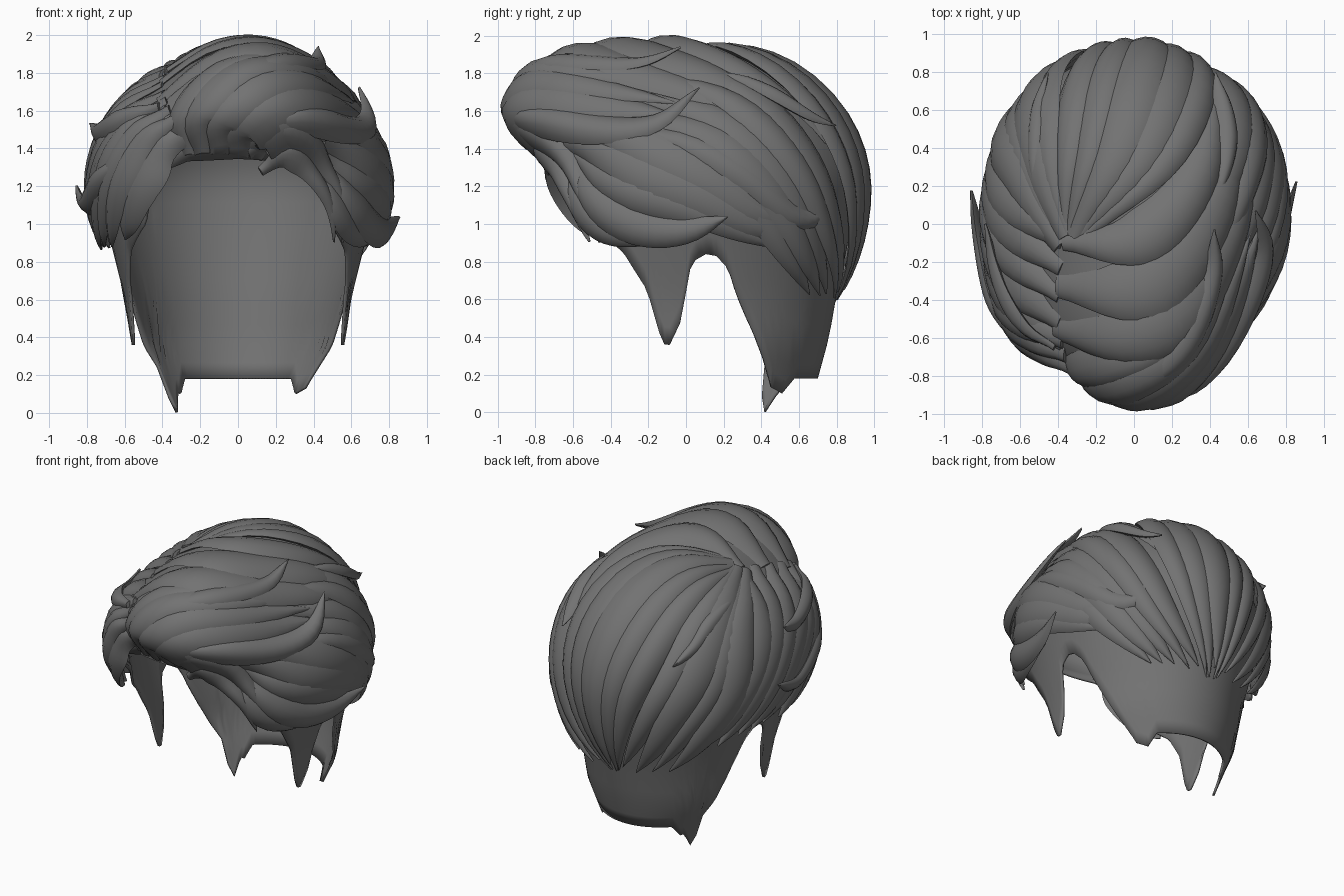
import bpy, bmesh, math, random
from mathutils import Vector

if "Cube" in bpy.data.objects:
    bpy.data.objects.remove(bpy.data.objects["Cube"])

random.seed(4)
CENTRE = Vector((0, 0.05, 1.15))
QUIFF = Vector((0.08, -0.86, 0.53)).normalized()
TEMPLE = Vector((-0.68, -0.68, 0.27)).normalized()

hair = bpy.data.materials.new("charcoal_hair")
hair.diffuse_color = (0.17, 0.17, 0.17, 1)
hair.use_nodes = True
hair.node_tree.nodes["Principled BSDF"].inputs["Base Color"].default_value = hair.diffuse_color


def smooth(a, b, x):
    x = min(1, max(0, (x - a) / (b - a)))
    return x * x * (3 - 2 * x)


def interp(table, x):
    for (x0, y0), (x1, y1) in zip(table, table[1:]):
        if x <= x1:
            return y0 + (y1 - y0) * (x - x0) / (x1 - x0)
    return table[-1][1]


def radius(d):
    """Head of hair: an ellipsoid with bulges for the quiff and the left temple."""
    ry = 0.92 if d.y > 0 else 0.85
    rz = 0.82 if d.z > 0 else 0.82 + 0.22 * smooth(0, .6, d.y)
    r = 1 / math.sqrt((d.x / 0.795) ** 2 + (d.y / ry) ** 2 + (d.z / rz) ** 2)
    return r * (1 + 0.33 * max(0, d.dot(QUIFF)) ** 7 * smooth(0.12, 0.42, d.z)
                + 0.1 * max(0, d.dot(TEMPLE)) ** 12)


def on_head(p, height):
    d = (p - CENTRE).normalized()
    return CENTRE + d * (radius(d) + height)


def finish(name, bm, angle=40):
    bmesh.ops.recalc_face_normals(bm, faces=bm.faces)
    me = bpy.data.meshes.new(name)
    bm.to_mesh(me)
    bm.free()
    me.materials.append(hair)
    ob = bpy.data.objects.new(name, me)
    bpy.context.collection.objects.link(ob)
    bpy.ops.object.select_all(action='DESELECT')
    ob.select_set(True)
    bpy.context.view_layer.objects.active = ob
    bpy.ops.object.shade_smooth_by_angle(angle=math.radians(angle))
    return ob


# Scalp shell: nape, ear arches, sideburns and hairline come from the edge table
EDGE = [(0, .18), (28, .18), (36, .18), (42, .1), (50, .13), (54, .2), (68, .5), (73, .62), (77, .76),
        (82, .83), (86, .84), (91, .8), (93, .72), (95, .5), (101, .33), (104, .42),
        (109, .65), (119, .85), (135, 1.0), (145, 1.25), (160, 1.32), (180, 1.33)]
SIDE = [(0, .43), (.18, .49), (.35, .57), (.6, .6), (.85, .66), (1.15, .74)]
BACK = [(0, .58), (.18, .65), (.4, .71), (.6, .745), (.85, .8), (1.15, .856)]


def scalp_point(a, z):
    s, c = math.sin(a), math.cos(a)
    if z < 1.15:
        ry = interp(BACK, z) if c > 0 else 0.79
        return Vector((interp(SIDE, z) * s, 0.05 + ry * c, z))
    k = math.sqrt(max(0, 1 - ((z - 1.15) / 0.77) ** 2))
    p = Vector((0.744 * s * k, 0.05 + (0.856 if c > 0 else 0.79) * c * k, z))
    return on_head(p, -0.055)


bm = bmesh.new()
ROWS, COLS = 22, 180
grid = []
for i in range(COLS):
    deg = i * 360 / COLS
    low = interp(EDGE, min(deg, 360 - deg))
    if 306 <= deg <= 314:  # long nape wisp on the left
        low = 0.02 * abs(deg - 310)
    t0 = math.asin(max(-1, (low - 1.15) / 1.15 if low < 1.15 else (low - 1.15) / 0.77))
    col = []
    for j in range(ROWS):
        t = t0 + (math.pi / 2 - 0.03 - t0) * j / (ROWS - 1)
        z = 1.15 + math.sin(t) * (1.15 if t < 0 else 0.77)
        col.append(bm.verts.new(scalp_point(math.radians(deg), max(0, z))))
    grid.append(col)
for i in range(COLS):
    a, b = grid[i], grid[(i + 1) % COLS]
    for j in range(ROWS - 1):
        bm.faces.new((a[j], b[j], b[j + 1], a[j + 1]))
bm.faces.new([c[-1] for c in grid])
scalp = finish("scalp_shell", bm)
mod = scalp.modifiers.new("thickness", 'SOLIDIFY')
mod.thickness = 0.015


def spline(pts, t):
    """Catmull-Rom point at t in 0..1."""
    q = [2 * pts[0] - pts[1]] + pts + [2 * pts[-1] - pts[-2]]
    f = t * (len(pts) - 1)
    i = min(int(f), len(pts) - 2)
    f -= i
    a, b, c, d = q[i:i + 4]
    return 0.5 * (2 * b + (c - a) * f + (2 * a - 5 * b + 4 * c - d) * f * f
                  + (3 * b - a - 3 * c + d) * f ** 3)


def add_lock(bm, pts, width, thick, lift, tilt, flick, steps=20):
    """Tapered lens-shaped strand that follows the head."""
    section = [(-1, 0), (-.8, .4), (-.4, .85), (0, 1), (.4, .85), (.8, .4), (1, 0),
               (.6, -.35), (-.6, -.35)]
    rings = []
    for k in range(steps + 1):
        t = k / steps
        c = spline(pts, t)
        tan = spline(pts, min(1, t + .02)) - spline(pts, max(0, t - .02))
        side = tan.cross(c - CENTRE).normalized()
        w = width * (0.3 + 0.7 * smooth(0, .4, t)) * (1 - t ** 3) + 0.003
        h = thick * (0.15 + 0.85 * min(1, w / width))
        rings.append([bm.verts.new(on_head(c + side * w * u,
                      lift - .03 * (1 - smooth(0, .2, t)) + flick * t ** 4 + tilt * u * w / width + h * v))
                      for u, v in section])
    n = len(section)
    for r, s in zip(rings, rings[1:]):
        for i in range(n):
            bm.faces.new((r[i], r[(i + 1) % n], s[(i + 1) % n], s[i]))
    bm.faces.new(rings[0])
    bm.faces.new(rings[-1])


def fan(name, first, last, n, width, thick=.055, lift=-.03, tilt=.028, flick=0.0, vary=1.0):
    """A row of strands blended between two guide paths, varied a little."""
    bm = bmesh.new()
    for i in range(n):
        f = i / max(1, n - 1)
        pts = [Vector(a).lerp(Vector(b), f) for a, b in zip(first, last)]
        pts[-1] = pts[-1].lerp(pts[-2], random.uniform(-.05, .15) * vary)
        add_lock(bm, pts, width * (1 + vary * random.uniform(-.2, .25)), thick,
                 lift + vary * random.uniform(-.008, .014), tilt, flick)
    finish(name, bm)


def single(name, path, width, **kw):
    fan(name, path, path, 1, width, vary=0, **kw)


# Back of the head, fanning from the crown to the nape
fan("back_locks", [(-.4, -.06, 1.88), (-.38, .4, 1.83), (-.3, .8, 1.5), (-.17, .93, 1.1), (-.03, .82, .6)],
    [(-.3, -.08, 1.9), (.12, .3, 1.92), (.32, .7, 1.55), (.28, .87, 1.1), (.05, .82, .58)], 5, .14)
fan("left_back_locks", [(-.44, -.14, 1.86), (-.66, .25, 1.6), (-.74, .45, 1.2), (-.62, .65, .9), (-.34, .75, .6)],
    [(-.4, -.06, 1.9), (-.48, .4, 1.72), (-.45, .72, 1.4), (-.3, .86, 1.05), (-.05, .83, .6)], 4, .15)
fan("right_back_locks", [(.3, -.2, 1.88), (.5, .3, 1.72), (.55, .62, 1.4), (.42, .8, 1.0), (.1, .82, .6)],
    [(.7, -.35, 1.5), (.78, .1, 1.36), (.75, .38, 1.12), (.64, .56, .85), (.4, .71, .56)], 5, .14)

# Loose tips standing off the back
single("right_back_flick", [(.42, .1, 1.8), (.5, .45, 1.72), (.5, .68, 1.62), (.46, .85, 1.55)], .07,
       lift=-.01, flick=.07)
single("left_back_flick", [(-.5, .1, 1.75), (-.53, .45, 1.66), (-.53, .65, 1.56), (-.48, .84, 1.48)], .07,
       lift=-.01, flick=.06)

# Sides sweeping backwards
fan("left_side_locks", [(-.38, -.64, 1.62), (-.6, -.45, 1.5), (-.75, -.2, 1.25), (-.76, .0, 1.05), (-.72, .15, .9)],
    [(-.4, -.1, 1.86), (-.65, .1, 1.65), (-.78, .3, 1.35), (-.74, .5, 1.05), (-.58, .63, .8)], 5, .15, tilt=-.03)
fan("left_front_locks", [(-.28, -.74, 1.45), (-.42, -.7, 1.38), (-.53, -.62, 1.2), (-.59, -.52, 1.02), (-.62, -.46, .9)],
    [(-.38, -.62, 1.66), (-.6, -.52, 1.5), (-.72, -.32, 1.2), (-.72, -.15, 1.0), (-.69, -.02, .88)], 4, .13,
    lift=-.015, tilt=-.03)
fan("left_flicks", [(-.4, -.62, 1.6), (-.6, -.45, 1.52), (-.74, -.2, 1.48), (-.8, 0, 1.54)],
    [(-.5, -.6, 1.35), (-.68, -.38, 1.2), (-.78, -.1, 1.1), (-.82, .17, 1.2)], 2, .08, lift=0, flick=.065, vary=0)
fan("right_side_locks", [(.45, -.65, 1.52), (.68, -.3, 1.47), (.78, .1, 1.28), (.75, .42, 1.07), (.64, .74, 1.0)],
    [(.47, -.64, 1.38), (.64, -.4, 1.25), (.76, .0, 1.12), (.74, .3, .98), (.66, .52, .85)], 3, .14, lift=-.025)
single("right_swirl_lock", [(.58, -.5, 1.5), (.76, -.05, 1.46), (.76, .3, 1.28), (.7, .58, 1.06), (.6, .74, 1.04),
                            (.55, .79, 1.2)], .11, lift=-.012, tilt=.02)
single("right_ear_lock", [(.48, -.64, 1.35), (.6, -.5, 1.15), (.7, -.25, 1.0), (.78, 0, .97), (.84, .22, 1.04)],
       .12, lift=-.025, flick=.1)
single("right_temple_lock", [(.42, -.65, 1.35), (.52, -.6, 1.16), (.6, -.45, 1.0), (.67, -.25, .95), (.72, -.03, .96)],
       .11, lift=-.04)

# Top swept from the parting to the right
fan("top_locks", [(-.43, -.56, 1.66), (0, -.58, 1.92), (.34, -.4, 1.9), (.52, -.05, 1.75), (.6, .4, 1.5)],
    [(-.4, -.1, 1.86), (-.05, -.1, 2), (.2, .05, 1.96), (.38, .35, 1.8), (.42, .75, 1.45)], 3, .2, lift=-.022,
    thick=.06)

# Quiff rising from the hairline
fan("quiff_locks", [(-.26, -.72, 1.36), (-.31, -.8, 1.6), (-.1, -.78, 1.86), (.25, -.6, 1.9), (.5, -.1, 1.78)],
    [(.08, -.72, 1.34), (.13, -.85, 1.45), (.35, -.75, 1.54), (.6, -.4, 1.54), (.72, .0, 1.5)], 5, .14, lift=-.03)
single("high_flick", [(-.1, -.86, 1.7), (.15, -.75, 1.85), (.33, -.5, 1.86), (.42, -.25, 1.86), (.43, -.03, 1.95)],
       .09, lift=-.015, flick=.09)
single("low_flick", [(.1, -.88, 1.5), (.35, -.78, 1.54), (.58, -.45, 1.5), (.67, -.15, 1.53), (.66, .07, 1.74)],
       .1, lift=-.01, flick=.06)
fan("fringe_locks", [(.05, -.74, 1.36), (.22, -.78, 1.46), (.42, -.7, 1.4), (.56, -.58, 1.18), (.6, -.5, .88)],
    [(.12, -.74, 1.28), (.25, -.76, 1.36), (.38, -.7, 1.3), (.5, -.62, 1.12), (.56, -.57, .88)], 2, .08,
    lift=-.03, vary=0)
